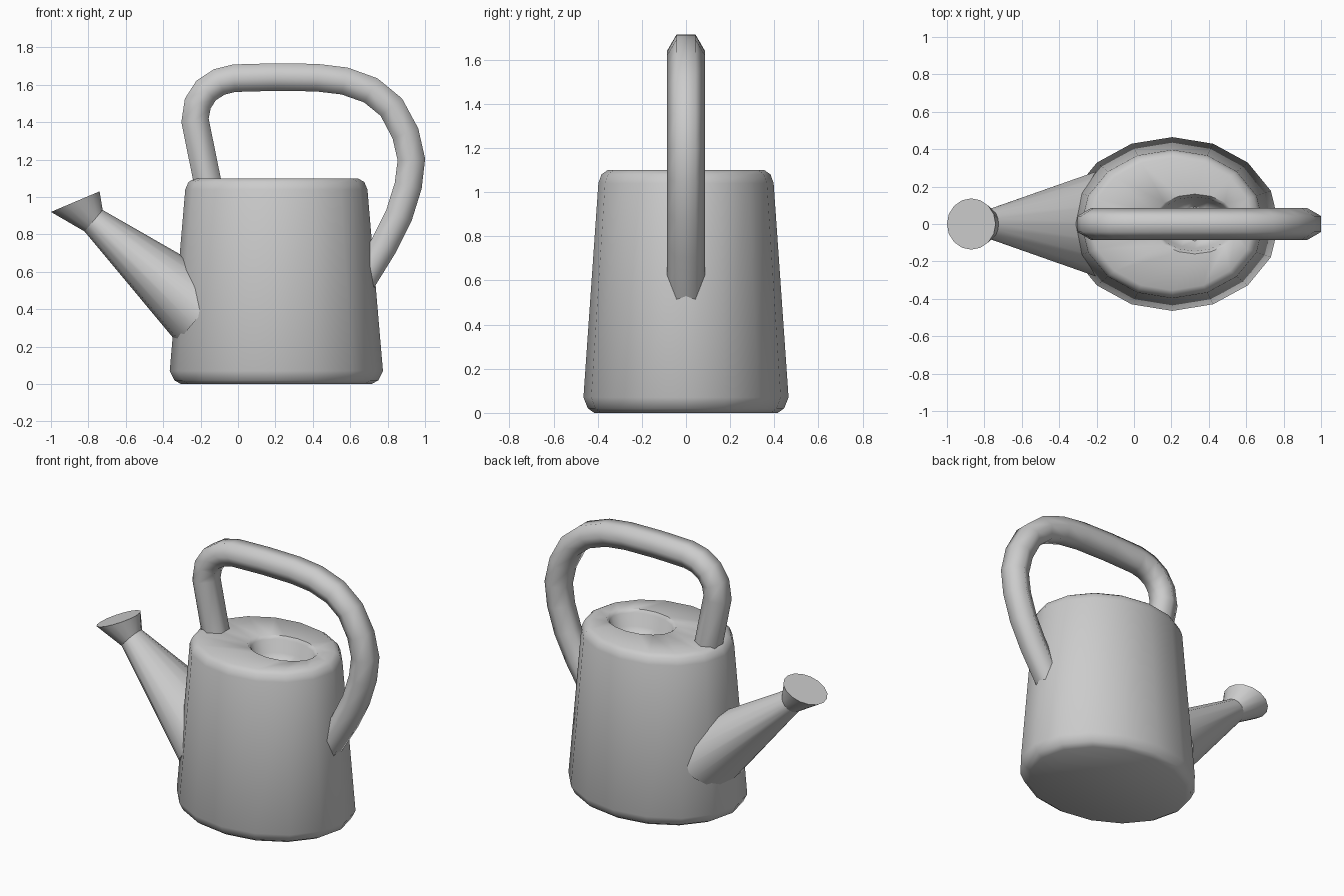
import bpy
import bmesh
from math import sin, cos, pi, radians
from mathutils import Vector

if "Cube" in bpy.data.objects:
    bpy.data.objects.remove(bpy.data.objects["Cube"], do_unlink=True)

grey = bpy.data.materials.new("plain grey")
grey.use_nodes = True
colour = (0.6, 0.6, 0.6, 1)
grey.diffuse_color = colour
grey.node_tree.nodes["Principled BSDF"].inputs["Base Color"].default_value = colour


def ring(centre, u, v, sides):
    """Elliptical ring spanned by the half-axes u and v."""
    return [centre + u * cos(2 * pi * i / sides) + v * sin(2 * pi * i / sides)
            for i in range(sides)]


def loft(name, rings, angle):
    """Skin a chain of rings, cap both ends and shade smooth below an angle."""
    bm = bmesh.new()
    loops = [[bm.verts.new(p) for p in r] for r in rings]
    n = len(loops[0])
    for a, b in zip(loops, loops[1:]):
        for i in range(n):
            j = (i + 1) % n
            bm.faces.new((a[i], a[j], b[j], b[i]))
    bm.faces.new(loops[0])
    bm.faces.new(loops[-1])
    bmesh.ops.recalc_face_normals(bm, faces=bm.faces)
    mesh = bpy.data.meshes.new(name)
    bm.to_mesh(mesh)
    bm.free()
    mesh.materials.append(grey)
    obj = bpy.data.objects.new(name, mesh)
    bpy.context.collection.objects.link(obj)
    bpy.ops.object.select_all(action="DESELECT")
    obj.select_set(True)
    bpy.context.view_layer.objects.active = obj
    bpy.ops.object.shade_smooth_by_angle(angle=radians(angle))
    return obj


X, Y, Z = Vector((1, 0, 0)), Vector((0, 1, 0)), Vector((0, 0, 1))

# Tapered oval body with rounded rims and an off-centre filling hole
# (centre x, z, half width, half depth)
OVAL = 0.815
profile = [(0.205, z, r, r * OVAL) for z, r in
           [(0, 0.51), (0.02, 0.545), (0.07, 0.57),
            (1.04, 0.487), (1.08, 0.47), (1.1, 0.435)]]
profile += [(0.325, 1.1, 0.23, 0.16), (0.325, 1.08, 0.21, 0.145),
            (0.325, 1.0, 0.19, 0.13), (0.325, 0.95, 0.13, 0.09)]
body = loft("body", [ring(X * cx + Z * z, X * rx, Y * ry, 16)
                     for cx, z, rx, ry in profile], 50)

# Four hard upright creases on the diagonals of the wall
for e in body.data.edges:
    a, b = (body.data.vertices[i].co for i in e.vertices)
    if abs(a.z - b.z) > 0.5 and 0.3 < abs(a.x - 0.205) < 0.45:
        e.use_edge_sharp = True

# Spout: wide oval root inside the body, narrowing to the neck
axis = Vector((0.766, 0, -0.643))
across = Vector((0.643, 0, 0.766))
neck = Vector((-0.772, 0, 0.873))
neck_ring = ring(neck, across * 0.075, Y * 0.08, 16)
loft("spout", [ring(neck + axis * 0.76, across * 0.212, Y * 0.285, 16),
               neck_ring], 40)

# Flared sprinkler head with a flat face
tilt = Vector((0.13, 0, 0.055))
loft("sprinkler_head", [neck_ring,
                        ring(Vector((-0.87, 0, 0.975)), tilt, Y * 0.137, 16)], 40)

# Six-sided handle swept along an arch (x, z)
path = [(-0.155, 1.04), (-0.23, 1.41), (-0.215, 1.5), (-0.17, 1.57), (-0.1, 1.615),
        (-0.02, 1.635), (0.2, 1.641), (0.42, 1.638), (0.57, 1.62), (0.71, 1.57),
        (0.82, 1.48), (0.895, 1.34), (0.927, 1.2), (0.91, 1.06), (0.86, 0.9),
        (0.78, 0.74), (0.65, 0.53)]
points = [X * x + Z * z for x, z in path]
arch = []
for i, p in enumerate(points):
    along = points[min(i + 1, len(points) - 1)] - points[max(i - 1, 0)]
    side = along.normalized().cross(Y)
    arch.append(ring(p, Y * 0.085, side * 0.085, 6))
loft("handle", arch, 65)
